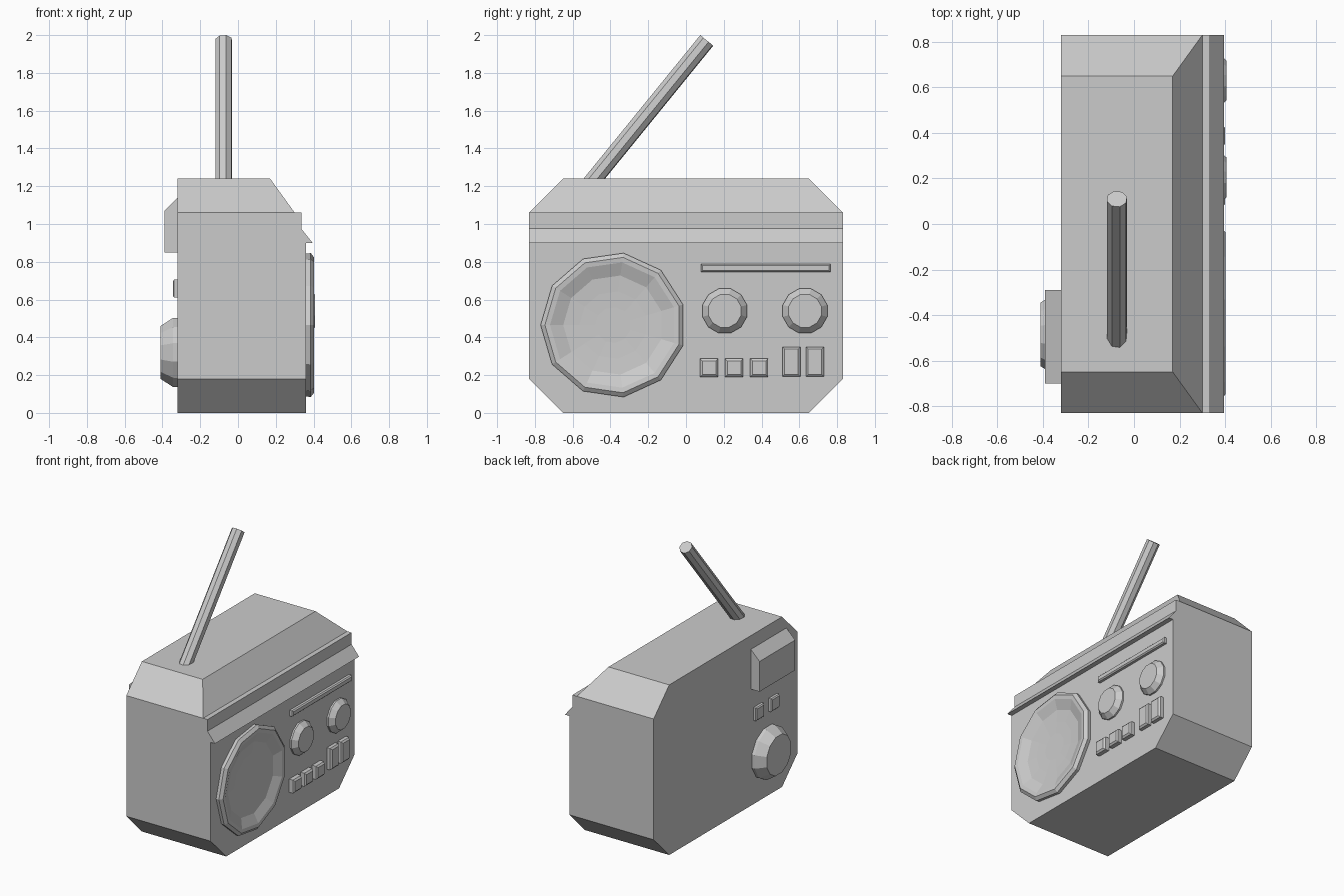
import bpy
from math import sin, cos, pi, radians
from mathutils import Vector

if "Cube" in bpy.data.objects:
    bpy.data.objects.remove(bpy.data.objects["Cube"])


def loft(name, rings):
    """Skin a stack of equal-length point rings and cap both ends."""
    n = len(rings[0])
    verts = [p for ring in rings for p in ring]
    faces = [tuple(range(n))[::-1], tuple(range(len(verts) - n, len(verts)))]
    for k in range(len(rings) - 1):
        for i in range(n):
            j = (i + 1) % n
            faces.append((k * n + i, k * n + j, (k + 1) * n + j, (k + 1) * n + i))
    mesh = bpy.data.meshes.new(name)
    mesh.from_pydata(verts, [], faces)
    obj = bpy.data.objects.new(name, mesh)
    bpy.context.collection.objects.link(obj)
    # consistent outward normals
    import bmesh
    bm = bmesh.new()
    bm.from_mesh(mesh)
    bmesh.ops.recalc_face_normals(bm, faces=bm.faces)
    bm.to_mesh(mesh)
    bm.free()
    return obj


def dial(name, y, z, profile, sides, start=0.0):
    """Turned part about an x-direction axis; profile is (radius, x)."""
    angles = [start + 2 * pi * i / sides for i in range(sides)]
    return loft(name, [[(x, y + r * cos(a), z + r * sin(a)) for a in angles]
                       for r, x in profile])


def button(name, y0, y1, z0, z1, base, shoulder, face, inset):
    """Rectangular button with a bevelled face."""
    rings = []
    for x, d in ((base, 0), (shoulder, 0), (face, inset)):
        rings.append([(x, y0 + d, z0 + d), (x, y1 - d, z0 + d),
                      (x, y1 - d, z1 - d), (x, y0 + d, z1 - d)])
    return loft(name, rings)


# Case: stacked rectangles (z, panel x, half width) with trim lip and hip top
BACK = -0.32
levels = [(0, 0.36, 0.65), (0.18, 0.36, 0.83), (0.90, 0.36, 0.83),
          (0.90, 0.395, 0.83), (0.975, 0.335, 0.83), (1.06, 0.335, 0.83),
          (1.06, 0.30, 0.83), (1.24, 0.17, 0.65)]
loft("case", [[(BACK, -w, z), (x, -w, z), (x, w, z), (BACK, w, z)]
              for z, x, w in levels])

# Speaker with raised rim and shallow cone
dial("speaker", -0.385, 0.465,
     [(0.38, 0.35), (0.385, 0.385), (0.362, 0.403), (0.335, 0.40),
      (0.265, 0.372), (0.18, 0.366), (0.095, 0.363)], 11, pi)

# Tuning knobs
for i, y in enumerate((0.205, 0.63)):
    dial(f"tuning_knob_{i + 1}", y, 0.54,
         [(0.122, 0.35), (0.122, 0.372), (0.09, 0.407)], 12, radians(15))

# Display strip and front buttons
button("display_strip", 0.08, 0.765, 0.745, 0.787, 0.35, 0.378, 0.386, 0.008)
for i, y in enumerate((0.075, 0.207, 0.34)):
    button(f"small_button_{i + 1}", y, y + 0.095, 0.19, 0.287, 0.35, 0.39, 0.40, 0.012)
for i, y in enumerate((0.51, 0.635)):
    button(f"tall_button_{i + 1}", y, y + 0.095, 0.192, 0.35, 0.35, 0.385, 0.395, 0.012)

# Rear: sloped-top box, two buttons and a large dial
section = [(-0.31, 0.85), (-0.39, 0.85), (-0.39, 1.07), (-0.32, 1.14), (-0.31, 1.14)]
loft("rear_box", [[(x, y, z) for x, z in section] for y in (-0.70, -0.29)])
for i, y in enumerate((-0.415, -0.59)):
    button(f"rear_button_{i + 1}", y, y + 0.095, 0.61, 0.705, -0.31, -0.338, -0.345, 0.008)
dial("rear_dial", -0.485, 0.32,
     [(0.19, -0.31), (0.19, -0.343), (0.145, -0.41)], 12, radians(15))

# Antenna: slanted eight-sided rod
tip, foot = Vector((-0.075, 0.11, 1.972)), Vector((-0.075, -0.518, 1.20))
axis = (tip - foot).normalized()
across = Vector((1, 0, 0))
up = axis.cross(across)
loft("antenna", [[p + 0.046 * (across * cos(a) + up * sin(a))
                  for a in (2 * pi * (i + 0.35) / 8 for i in range(8))]
                 for p in (foot, tip)])
